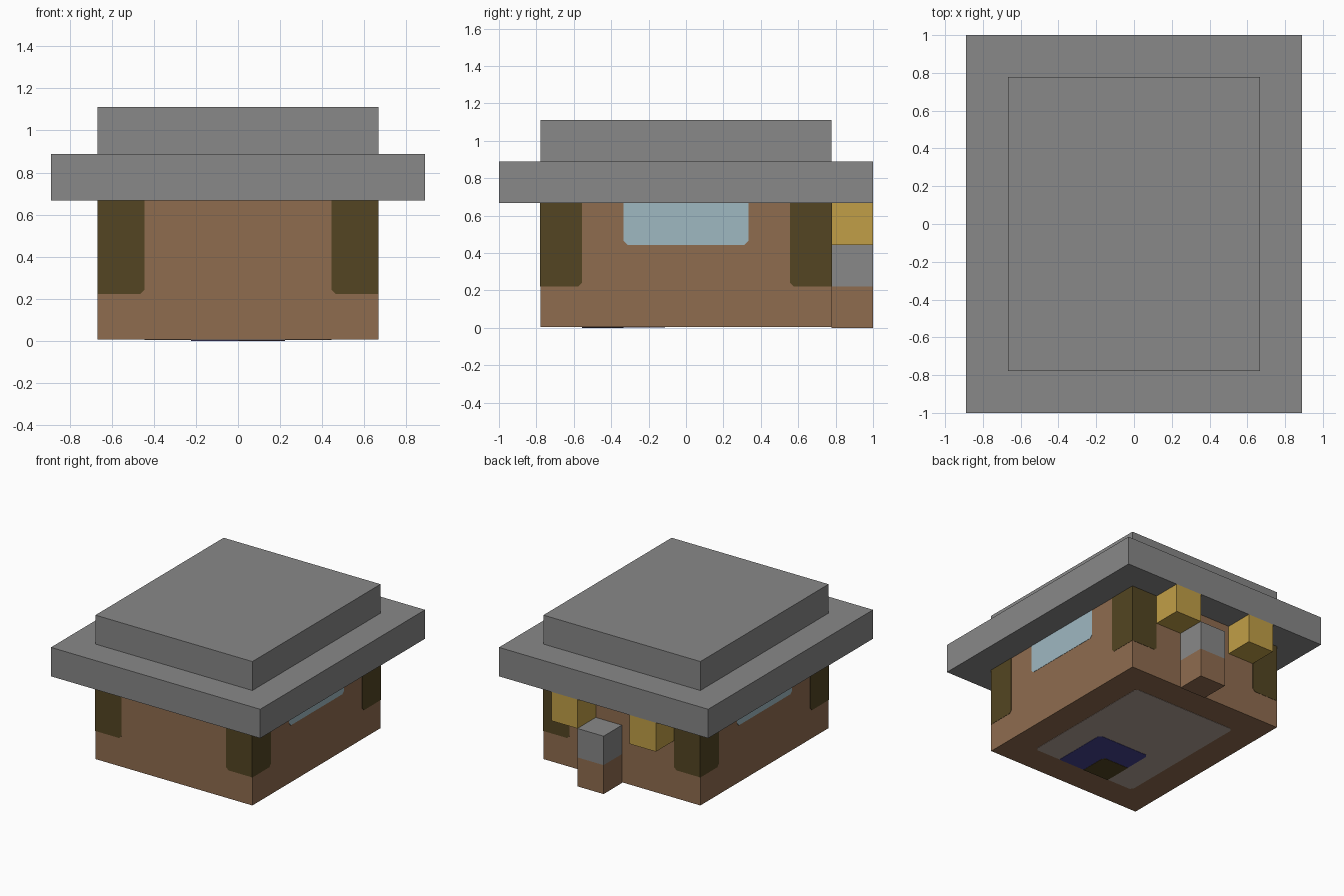
import bpy, bmesh
from math import pi
from mathutils import Matrix

if "Cube" in bpy.data.objects:
    bpy.data.objects.remove(bpy.data.objects["Cube"], do_unlink=True)

U = 2 / 9        # grid module
T = 0.002        # thickness of painted plates
CUT = 0.02       # clipped plate corners


def material(name, r, g, b):
    m = bpy.data.materials.new(name)
    m.use_nodes = True
    rgba = [((c / 255 + 0.055) / 1.055) ** 2.4 for c in (r, g, b)] + [1]
    m.diffuse_color = rgba
    m.node_tree.nodes["Principled BSDF"].inputs["Base Color"].default_value = rgba
    return m


GRAY = material("stone gray", 136, 136, 136)
BROWN = material("brown", 143, 108, 79)
DARK = material("dark olive", 83, 69, 34)
GOLD = material("gold", 193, 159, 71)
GLASS = material("pale blue glass", 159, 184, 193)
TAUPE = material("pale taupe", 180, 162, 152)
NAVY = material("deep blue", 69, 67, 143)


def make(name, bm, mat):
    bmesh.ops.recalc_face_normals(bm, faces=bm.faces)
    me = bpy.data.meshes.new(name)
    bm.to_mesh(me)
    bm.free()
    me.materials.append(mat)
    ob = bpy.data.objects.new(name, me)
    bpy.context.collection.objects.link(ob)
    return ob


def box(name, mat, x0, x1, y0, y1, z0, z1):
    """Box with bounds given in modules."""
    bm = bmesh.new()
    bmesh.ops.create_cube(bm, size=1)
    lo, hi = (x0, y0, z0), (x1, y1, z1)
    for v in bm.verts:
        v.co = [U * (hi[i] if v.co[i] > 0 else lo[i]) for i in range(3)]
    return make(name, bm, mat)


def plate(name, mat, place, u0, u1, v0, v1, clipped="", thick=T):
    """Thin plate in modules; clipped names corners: a=u0v0 b=u1v0 c=u1v1 d=u0v1."""
    bm = bmesh.new()
    corners = {"a": (u0, v0, 1, 1), "b": (u1, v0, -1, 1),
               "c": (u1, v1, -1, -1), "d": (u0, v1, 1, -1)}
    pts = []
    for key, (u, v, su, sv) in corners.items():
        u, v = u * U, v * U
        if key in clipped:
            pair = [(u, v + sv * CUT), (u + su * CUT, v)]
            pts += pair if key in "ac" else pair[::-1]
        else:
            pts.append((u, v))
    face = bm.faces.new([bm.verts.new((u, v, 0)) for u, v in pts])
    top = bmesh.ops.extrude_face_region(bm, geom=[face], use_keep_orig=True)["geom"]
    for v in top:
        if isinstance(v, bmesh.types.BMVert):
            v.co.z = thick
    bm.transform(place)
    return make(name, bm, mat)


# Main body and stepped roof
body = box("body", BROWN, -3, 3, -3.5, 3.5, 3 * T / U, 3)
box("roof_slab", GRAY, -4, 4, -4.5, 4.5, 3, 4)
box("roof_cap", GRAY, -3, 3, -3.5, 3.5, 4, 5)

# Rear post and hanging blocks
box("rear_post_base", BROWN, 0, 1, 3.5, 4.5, 0, 1)
box("rear_post_top", GRAY, 0, 1, 3.5, 4.5, 1, 2)
for side, x in (("left", 1), ("right", -2)):
    box("rear_block_" + side, GOLD, x, x + 1, 3.5, 4.5, 2, 3)

# Corner panels on each wall, windows on both sides
for k, wall in enumerate(("front", "left", "back", "right")):
    half, depth = (3.5, 3) if k % 2 else (3, 3.5)
    place = (Matrix.Rotation(k * pi / 2, 4, "Z") @ Matrix.Rotation(pi / 2, 4, "X")
             @ Matrix.Translation((0, 0, depth * U)))
    plate(wall + "_corner_panel_1", DARK, place, -half, 1 - half, 1, 3, "b")
    plate(wall + "_corner_panel_2", DARK, place, half - 1, half, 1, 3, "a")
    if k % 2:
        plate(wall + "_window", GLASS, place, -1.5, 1.5, 2, 3, "ab")

# Painted underside, layered downwards to the ground
under = Matrix.Rotation(pi, 4, "X") @ Matrix.Translation((0, 0, -3 * T))
plate("underside_panel", TAUPE, under, -2, 2, -2.5, 2.5, "abcd", T)
plate("underside_inlay", NAVY, under, -1, 1, 0.5, 2.5, "ab", 2 * T)
plate("underside_square", DARK, under, -1, 0, 1.5, 2.5, "b", 3 * T)
